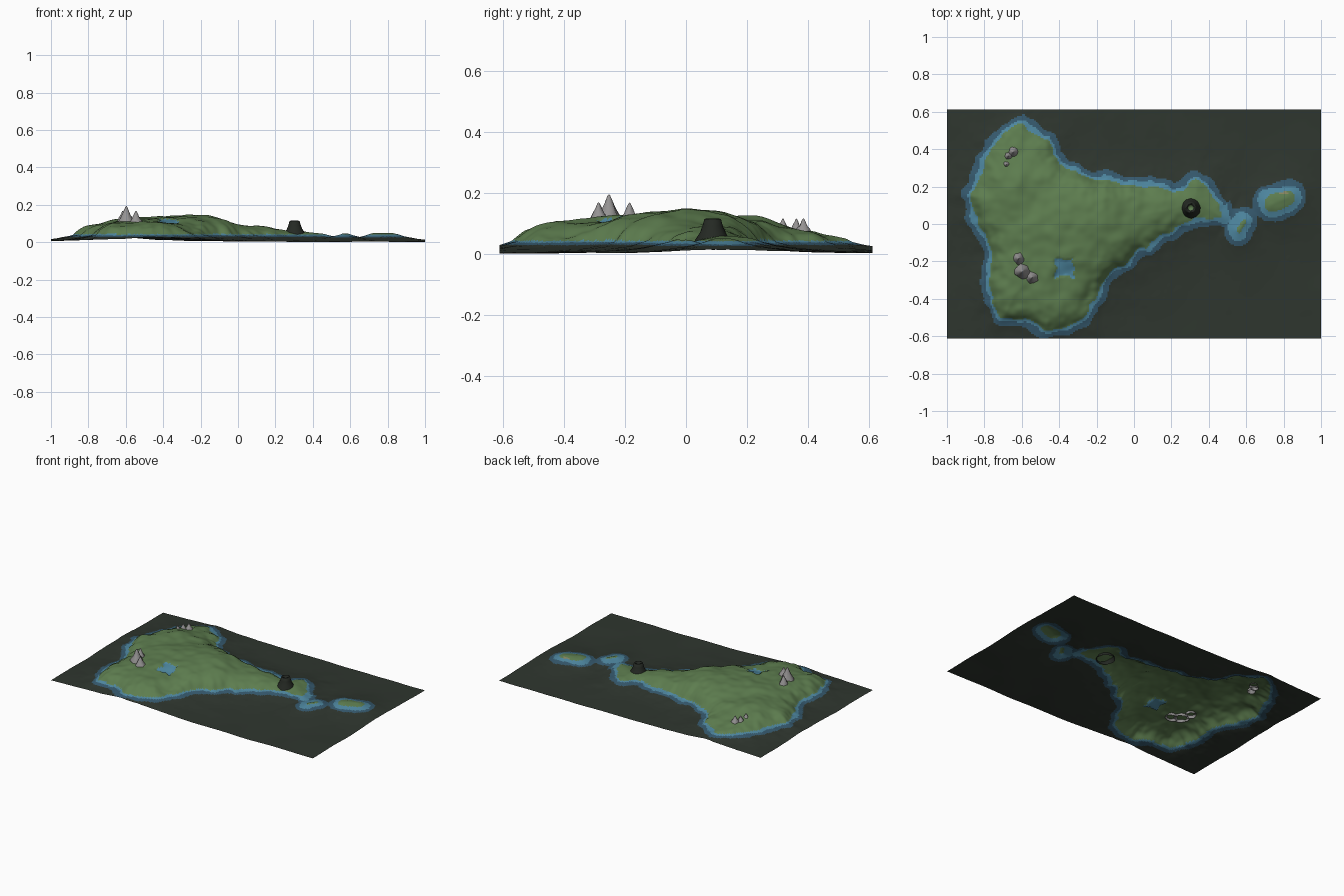
import bpy, bmesh, math, random
from mathutils import Vector, noise

if "Cube" in bpy.data.objects:
    bpy.data.objects.remove(bpy.data.objects["Cube"])

random.seed(4)


def mat(name, col):
    m = bpy.data.materials.new(name)
    m.diffuse_color = (*col, 1)
    m.use_nodes = True
    m.node_tree.nodes["Principled BSDF"].inputs["Base Color"].default_value = m.diffuse_color
    return m


SEABED = mat("dark seabed", (0.028, 0.037, 0.028))
DEEP = mat("deep water", (0.036, 0.10, 0.155))
SHALLOW = mat("shallow water", (0.075, 0.24, 0.35))
GRASS = mat("grass", (0.110, 0.205, 0.078))
ROCK = mat("grey rock", (0.30, 0.29, 0.29))
LAVA = mat("black lava", (0.018, 0.022, 0.017))
SAND = mat("sand", (0.24, 0.23, 0.11))

# Coastline of the main island
COAST = [(-.60, .53), (-.54, .50), (-.46, .46), (-.44, .36), (-.36, .29), (-.2, .245), (-.05, .21),
         (.1, .20), (.21, .175), (.28, .20), (.33, .24), (.37, .22), (.40, .16), (.46, .10), (.46, .04),
         (.40, .02), (.32, .03), (.25, .0), (.2, -.04), (.1, -.10), (0, -.17), (-.1, -.245), (-.18, -.33),
         (-.23, -.42), (-.27, -.51), (-.36, -.54), (-.5, -.56), (-.58, -.50), (-.7, -.50), (-.76, -.42),
         (-.77, -.3), (-.76, -.15), (-.79, -.05), (-.85, .05), (-.88, .15), (-.83, .24), (-.80, .32),
         (-.77, .42), (-.69, .48)]
SEGS = list(zip(COAST, COAST[1:] + COAST[:1]))
# Islets: capsule start, end, radius
ISLETS = [((.56, -.035), (.59, .01), .018), ((.735, .105), (.82, .14), .04)]
# Inland height hints: x, y, height
HINTS = [(-.8, .1, .105), (-.6, .42, .085), (-.6, .15, .127), (-.6, -.1, .127), (-.55, -.42, .118),
         (-.35, -.05, .143), (-.23, .0, .158), (-.2, .1, .155), (-.35, -.35, .112), (0, .05, .098),
         (.1, .08, .104), (.2, .09, .085), (.32, .08, .058), (.4, .1, .058)]


def seg_dist(x, y, a, b):
    dx, dy = b[0] - a[0], b[1] - a[1]
    t = ((x - a[0]) * dx + (y - a[1]) * dy) / (dx * dx + dy * dy)
    t = min(1, max(0, t))
    return math.hypot(x - a[0] - t * dx, y - a[1] - t * dy)


def island_dist(x, y):
    """Distance to the main coast, positive on land."""
    inside, best = False, 9
    for a, b in SEGS:
        best = min(best, seg_dist(x, y, a, b))
        if (a[1] > y) != (b[1] > y) and x < a[0] + (y - a[1]) * (b[0] - a[0]) / (b[1] - a[1]):
            inside = not inside
    return best if inside else -best


def fuzz(x, y, f, seed=0):
    return noise.noise(Vector((x * f, y * f, seed + .37)))


def lake(x, y):
    return max(abs(x + .375), abs(y + .235)) + .02 * fuzz(x, y, 25, 3) < .05


def sample(x, y):
    """Return height, coast distance and distance to the islets."""
    wob = .022 * fuzz(x, y, 11) + .010 * fuzz(x, y, 26, 5)
    islet = max(r - seg_dist(x, y, a, b) for a, b, r in ISLETS) + wob * .5
    d = max(island_dist(x, y) + wob, islet)
    if d > 0:
        ws = [(1 / ((x - p) ** 2 + (y - q) ** 2 + .004) ** 1.5, h) for p, q, h in HINTS]
        top = sum(w * h for w, h in ws) / sum(w for w, h in ws)
        if islet > 0:
            top = .066
        top += .012 * fuzz(x, y, 7, 8) + .007 * fuzz(x, y, 17, 2)
        z = .045 + (top - .045) * (1 - math.exp(-d / .06))
        if lake(x, y):
            z -= .006
    else:
        base = .006 + .004 * fuzz(x, y, 5, 6)
        z = base + (.045 - base) * math.exp(d / .12)
    return z, d, islet


# Terrain sheet
NX, NY, HY = 240, 146, .612
bm = bmesh.new()
info, grid = {}, []
for j in range(NY + 1):
    row = []
    for i in range(NX + 1):
        x, y = -1 + 2 * i / NX, HY * (-1 + 2 * j / NY)
        z, d, s = sample(x, y)
        row.append(bm.verts.new((x, y, z)))
        info[i, j] = (d, s)
    grid.append(row)
low = min(v.co.z for v in bm.verts)
for v in bm.verts:
    v.co.z -= low
for j in range(NY):
    for i in range(NX):
        f = bm.faces.new((grid[j][i], grid[j][i + 1], grid[j + 1][i + 1], grid[j + 1][i]))
        f.smooth = True
        corners = [info[i + a, j + b] for a in (0, 1) for b in (0, 1)]
        d = sum(c[0] for c in corners) / 4
        s = sum(c[1] for c in corners) / 4
        c = f.calc_center_median()
        # Colour bands follow the distance from the coast
        reach = .016 if s > -.12 and c.x > .47 else 0
        if d > 0:
            f.material_index = 2 if lake(c.x, c.y) else 3
            if math.hypot((c.x - .80) / .025, (c.y - .165) / .010) < 1:
                f.material_index = 4
        elif d > -.018 - reach - .012 * fuzz(c.x, c.y, 9, 4):
            f.material_index = 2
        elif d > -.045 - reach - .010 * fuzz(c.x, c.y, 9, 7):
            f.material_index = 1
me = bpy.data.meshes.new("terrain")
bm.to_mesh(me)
bm.free()
for m in (SEABED, DEEP, SHALLOW, GRASS, SAND):
    me.materials.append(m)
bpy.context.collection.objects.link(bpy.data.objects.new("terrain", me))


def lathe(name, x, y, profile, mats, rule, n=16, rough=0.0):
    """Revolve (radius, z) points around a vertical axis at x, y."""
    bm = bmesh.new()
    rings = []
    for r, z in profile:
        if r == 0:
            rings.append([bm.verts.new((x, y, z))] * n)
            continue
        ring = []
        for k in range(n):
            a = 2 * math.pi * k / n
            q = r * (1 + random.uniform(-rough, rough))
            ring.append(bm.verts.new((x + q * math.cos(a), y + q * math.sin(a), z)))
        rings.append(ring)
    for p in range(len(rings) - 1):
        for k in range(n):
            m = (k + 1) % n
            quad = [rings[p][k], rings[p][m], rings[p + 1][m], rings[p + 1][k]]
            f = bm.faces.new(list(dict.fromkeys(quad)))
            f.material_index = rule(p)
            f.smooth = True
    me = bpy.data.meshes.new(name)
    bm.to_mesh(me)
    bm.free()
    for m in mats:
        me.materials.append(m)
    bpy.context.collection.objects.link(bpy.data.objects.new(name, me))


# Volcano with a green crater floor
lathe("volcano", .303, .087,
      [(.060, .035), (.054, .050), (.042, .070), (.033, .092), (.027, .114), (.021, .115), (.017, .100),
       (.014, .085), (0, .082)], [LAVA, GRASS], lambda p: int(p >= 7), 24, .03)

# Grey peaks: x, y, top height, base height, base radius
PEAKS = [(-.597, -.253, .195, .095, .046), (-.617, -.185, .168, .095, .036), (-.545, -.287, .168, .095, .038),
         (-.645, .385, .116, .068, .027), (-.672, .362, .116, .068, .024), (-.682, .318, .116, .068, .027)]
for k, (x, y, top, base, r) in enumerate(PEAKS):
    h = top - base
    prof = [(r, base), (r * .82, base + h * .25), (r * .5, base + h * .5), (r * .25, base + h * .78),
            (r * .1, base + h * .95), (0, top)]
    lathe(f"mountain_peak_{k + 1}", x, y, prof, [ROCK], lambda p: 0, 14, .14)
